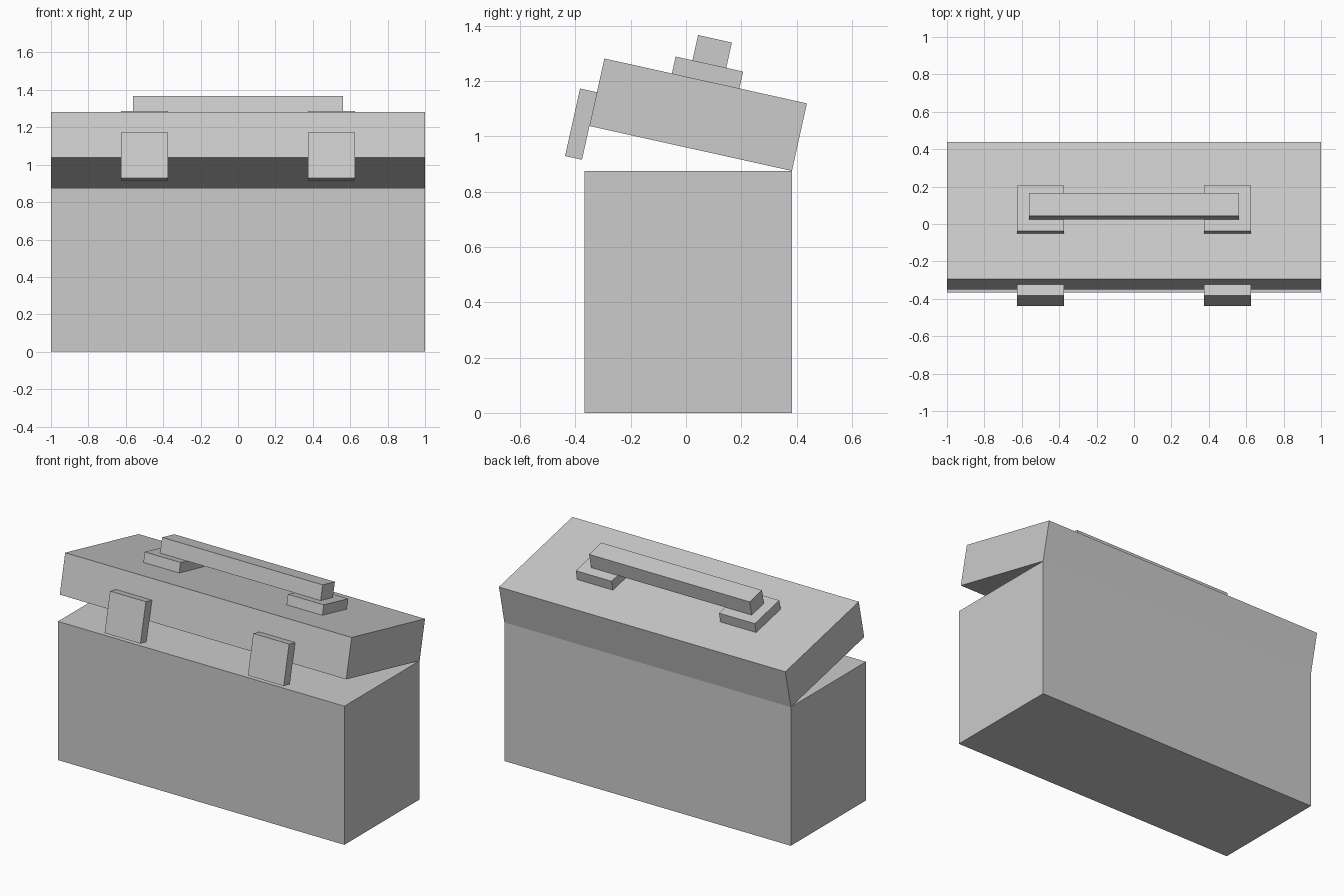
import bpy
from math import radians
from mathutils import Matrix

if "Cube" in bpy.data.objects:
    bpy.data.objects.remove(bpy.data.objects["Cube"])

HINGE_Y, BODY_H, DEPTH = 0.383, 0.875, 0.75
TILT = radians(-12.5)
to_lid = Matrix.Translation((0, HINGE_Y, BODY_H)) @ Matrix.Rotation(TILT, 4, 'X')


def box(name, x, y, z, frame=Matrix.Identity(4)):
    """Box spanning the (min, max) ranges, given in the chosen frame."""
    bpy.ops.mesh.primitive_cube_add(size=1)
    ob = bpy.context.object
    ob.name = name
    spans = (x, y, z)
    centre = Matrix.Translation([(a + b) / 2 for a, b in spans])
    scale = Matrix.Diagonal([b - a for a, b in spans] + [1])
    ob.data.transform(centre @ scale)
    ob.matrix_world = frame
    return ob


# Chest body
box("chest_body", (-1, 1), (HINGE_Y - DEPTH, HINGE_Y), (0, BODY_H))

# Lid, hinged open about the top back edge of the body
box("lid", (-1, 1), (-DEPTH, 0), (0, 0.25), to_lid)

# Latches and handle mounts on both sides of the lid
for side, x in (("left", (-0.625, -0.375)), ("right", (0.375, 0.625))):
    box(f"latch_{side}", x, (-0.8125, -DEPTH), (-0.125, 0.125), to_lid)
    box(f"handle_mount_{side}", x, (-0.5, -0.25), (0.25, 0.3125), to_lid)

# Handle bar resting on the mounts
box("handle_bar", (-0.5605, 0.5605), (-0.4375, -0.3125), (0.3125, 0.406), to_lid)
